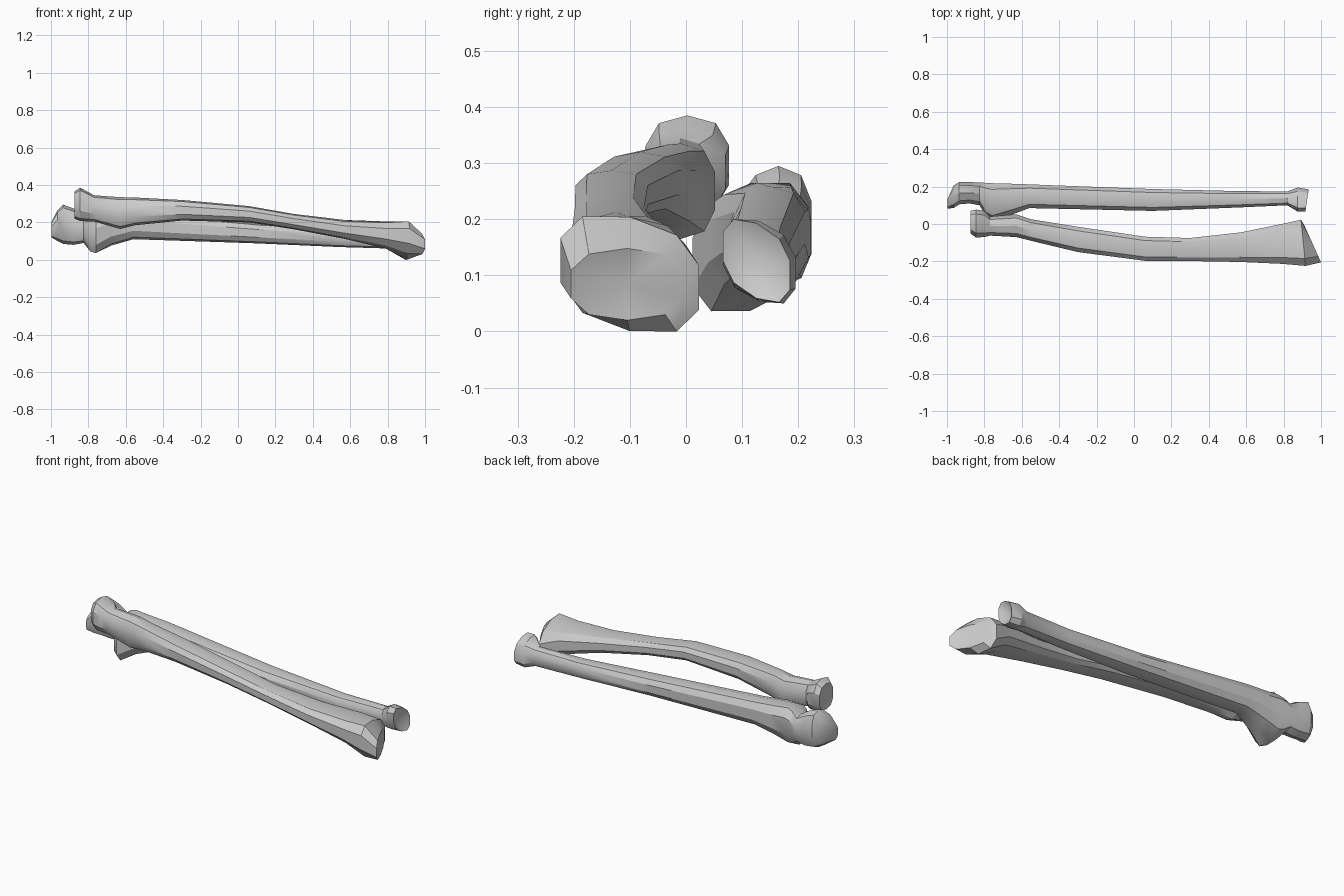
import bpy, bmesh, math

SIDES = 10


def loft_bone(name, rings, dish):
    """Loft rings (x, y0, y1, z0, z1, slant of x along y, shear of z along y)."""
    bm = bmesh.new()
    loops = []
    for x, y0, y1, z0, z1, slant, shear in rings:
        # slightly squared, sheared ellipse scaled to fill its box
        pts = []
        for i in range(SIDES):
            a = 2 * math.pi * (i + 0.5) / SIDES
            c, s = math.cos(a), math.sin(a)
            u = math.copysign(abs(c) ** 0.8, c)
            v = math.copysign(abs(s) ** 0.8, s)
            pts.append((u, v + shear * u))
        mu, mv = max(p[0] for p in pts), max(p[1] for p in pts)
        loop = []
        for u, v in pts:
            y = u / mu * (y1 - y0) / 2
            z = v / mv * (z1 - z0) / 2
            loop.append(bm.verts.new((x + slant * y, (y0 + y1) / 2 + y, (z0 + z1) / 2 + z)))
        loops.append(loop)
    for a, b in zip(loops, loops[1:]):
        for i in range(SIDES):
            j = (i + 1) % SIDES
            bm.faces.new((a[i], a[j], b[j], b[i]))
    # dished joint surfaces at both ends
    for loop, d in ((loops[0], dish[0]), (loops[-1], -dish[1])):
        mid = sum((v.co for v in loop), loop[0].co * 0) / SIDES
        mid.x += d
        tip = bm.verts.new(mid)
        for i in range(SIDES):
            bm.faces.new((loop[i], loop[(i + 1) % SIDES], tip))
    bmesh.ops.recalc_face_normals(bm, faces=bm.faces)
    me = bpy.data.meshes.new(name)
    bm.to_mesh(me)
    bm.free()
    ob = bpy.data.objects.new(name, me)
    bpy.context.collection.objects.link(ob)
    bpy.ops.object.select_all(action='DESELECT')
    ob.select_set(True)
    bpy.context.view_layer.objects.active = ob
    bpy.ops.object.shade_smooth_by_angle(angle=math.radians(30))
    return ob


# radius: round head, neck, tuberosity, bowed shaft, wide slanted wrist end
loft_bone("radius_bone", [
    (-0.875, -0.05, 0.07, 0.22, 0.365, 0, 0),
    (-0.845, -0.072, 0.077, 0.208, 0.385, 0, 0),
    (-0.80, -0.07, 0.07, 0.205, 0.362, 0, 0),
    (-0.77, -0.062, 0.04, 0.205, 0.345, 0, 0),
    (-0.63, -0.07, 0.052, 0.165, 0.335, 0, 0),
    (-0.55, -0.09, 0.025, 0.185, 0.333, 0, 0),
    (-0.30, -0.15, -0.015, 0.21, 0.32, 0, 0),
    (0.06, -0.197, -0.068, 0.20, 0.287, 0, 0),
    (0.30, -0.198, -0.075, 0.163, 0.245, 0, 0),
    (0.57, -0.203, -0.045, 0.112, 0.213, 0, 0),
    (0.79, -0.213, 0.0, 0.06, 0.205, 0, -0.1),
    (0.905, -0.224, 0.023, 0.0, 0.205, -0.1, -0.25),
    (0.955, -0.205, -0.005, 0.02, 0.148, -0.45, 0),
], (0.015, 0.02))

# ulna: hooked elbow tip, notch, lower beak, tapering shaft, small wrist knob
loft_bone("ulna_bone", [
    (-0.998, 0.083, 0.13, 0.12, 0.20, 0, 0),
    (-0.965, 0.085, 0.205, 0.10, 0.265, 0, 0),
    (-0.935, 0.105, 0.224, 0.085, 0.295, 0, 0),
    (-0.88, 0.11, 0.224, 0.08, 0.275, 0, 0),
    (-0.825, 0.10, 0.222, 0.09, 0.24, 0, 0),
    (-0.79, 0.035, 0.22, 0.045, 0.255, 0, 0.25),
    (-0.76, 0.012, 0.218, 0.036, 0.265, 0, 0.25),
    (-0.68, 0.04, 0.216, 0.075, 0.265, 0, 0.1),
    (-0.56, 0.085, 0.212, 0.11, 0.258, 0, 0),
    (-0.25, 0.078, 0.20, 0.10, 0.228, 0, 0),
    (0.1, 0.07, 0.187, 0.088, 0.195, 0, 0),
    (0.55, 0.088, 0.176, 0.068, 0.165, 0, 0),
    (0.82, 0.10, 0.174, 0.06, 0.165, 0, 0),
    (0.875, 0.066, 0.195, 0.05, 0.20, 0, -0.3),
    (0.925, 0.066, 0.185, 0.052, 0.20, 0.15, -0.4),
], (0.0, 0.035))
